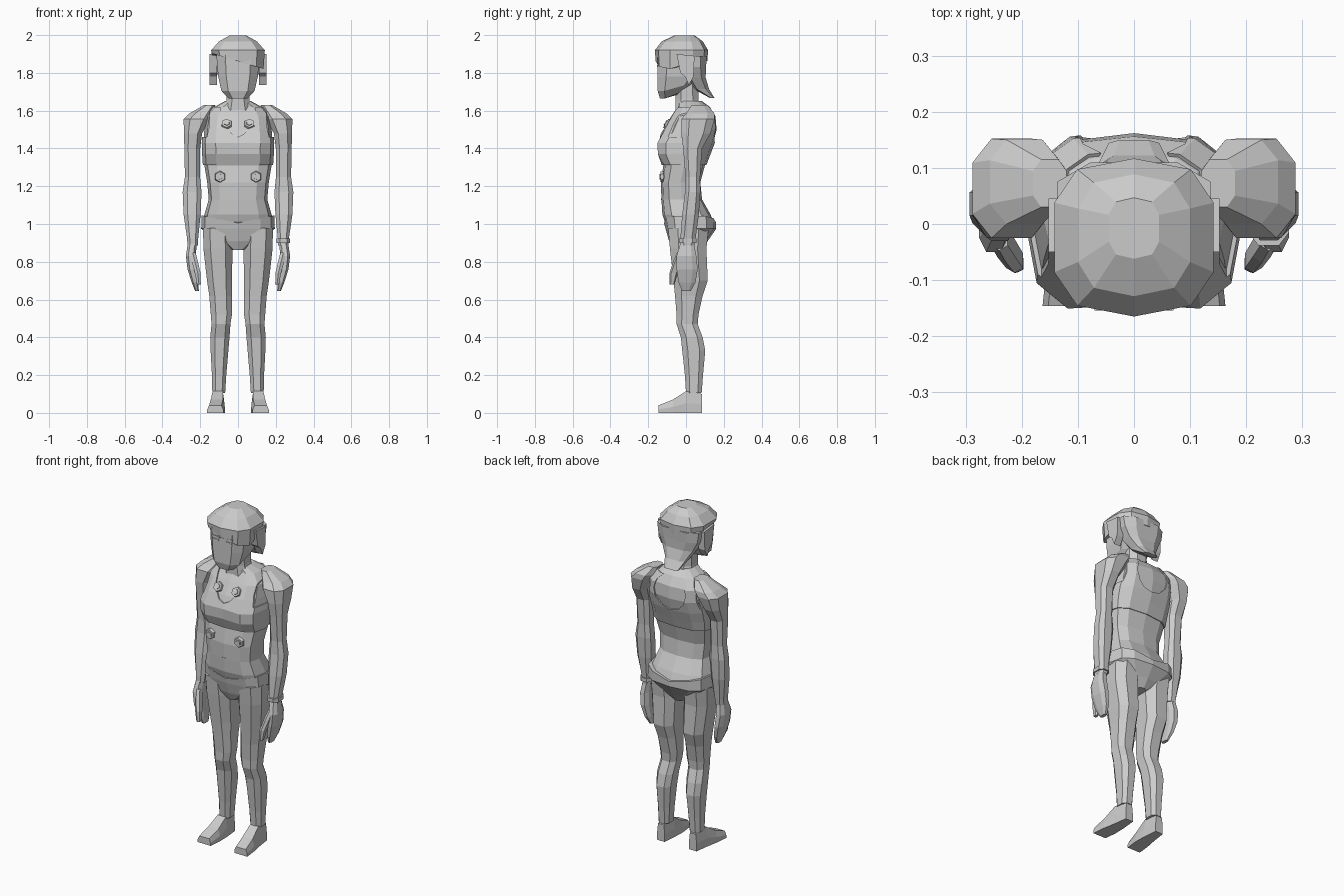
import bpy, bmesh, math
from mathutils import Matrix


def finish(name, bm, mirror=False):
    bmesh.ops.recalc_face_normals(bm, faces=bm.faces)
    me = bpy.data.meshes.new(name)
    bm.to_mesh(me)
    bm.free()
    ob = bpy.data.objects.new(name, me)
    bpy.context.collection.objects.link(ob)
    if mirror:
        ob.modifiers.new("mirror", 'MIRROR')
    return ob


def section(n, e, turn):
    """Boxy unit outline with n sides."""
    pts = []
    for i in range(n):
        a = math.tau * (i + turn) / n
        c, s = math.cos(a), math.sin(a)
        pts.append((math.copysign(abs(c) ** e, c) if abs(c) > 1e-6 else 0,
                    math.copysign(abs(s) ** e, s) if abs(s) > 1e-6 else 0))
    m = max(p[0] for p in pts)
    return [(x / m, y / m) for x, y in pts]


def loft(name, rings, n=8, e=0.75, turn=0.5, mirror=False, caps=True, grow=0, shape=None):
    """Rings are (z, centre x, half width, front y, back y)."""
    bm = bmesh.new()
    loops = []
    for k, (z, cx, hw, yf, yb) in enumerate(rings):
        loop = []
        for px, py in section(n, e, turn):
            p = [cx + px * (hw + grow), (yf + yb) / 2 + py * ((yb - yf) / 2 + grow), z]
            if shape:
                shape(k, p)
            loop.append(bm.verts.new(p))
        loops.append(loop)
    for a, b in zip(loops, loops[1:]):
        for i in range(n):
            j = (i + 1) % n
            bm.faces.new((a[i], a[j], b[j], b[i]))
    if caps:
        bm.faces.new(loops[0])
        bm.faces.new(loops[-1])
    return finish(name, bm, mirror)


def prism(name, pts, axis, lo, hi, mirror=False):
    """Extrude a 2D outline along y (points are x,z) or x (points are y,z)."""
    bm = bmesh.new()
    put = (lambda p, d: (p[0], d, p[1])) if axis == 'y' else (lambda p, d: (d, p[0], p[1]))
    a = [bm.verts.new(put(p, lo)) for p in pts]
    b = [bm.verts.new(put(p, hi)) for p in pts]
    bm.faces.new(a)
    bm.faces.new(b)
    for i in range(len(pts)):
        j = (i + 1) % len(pts)
        bm.faces.new((a[i], a[j], b[j], b[i]))
    return finish(name, bm, mirror)


# Torso, with a hollow between the breasts
def cleavage(k, p):
    if abs(p[0]) < 0.01 and p[1] < 0 and 1.34 < p[2] < 1.47:
        p[1] += 0.022


waist = [(0.95, 0, .16, -.08, .12), (1.0, 0, .188, -.108, .15), (1.05, 0, .178, -.125, .13),
         (1.13, 0, .155, -.13, .085), (1.22, 0, .163, -.133, .076), (1.31, 0, .178, -.12, .10)]
chest = [(1.312, 0, .178, -.12, .10), (1.37, 0, .182, -.155, .122), (1.43, 0, .184, -.158, .145),
         (1.50, 0, .178, -.118, .162), (1.57, 0, .168, -.078, .156), (1.62, 0, .125, -.045, .125)]
loft("torso", waist + chest[1:] + [(1.65, 0, .07, -.04, .085)], 12, .7, 0, shape=cleavage)

# Cropped top: thin shell with neckline, back and arm openings
top = loft("cropped_top", chest, 12, .7, 0, caps=False, grow=.008, shape=cleavage)
sol = top.modifiers.new("thickness", 'SOLIDIFY')
sol.thickness = .012
sol.offset = -1
neckline = [(-.105, 1.7), (-.08, 1.53), (-.03, 1.475), (0, 1.46), (.03, 1.475), (.08, 1.53), (.105, 1.7)]
circle = [(.105 * math.cos(math.tau * i / 12), 1.535 + .105 * math.sin(math.tau * i / 12)) for i in range(12)]
arm = [(.152, 1.7), (.152, 1.52), (.165, 1.46), (.3, 1.46), (.3, 1.7)]
for cut in (prism("neck_cutter", neckline, 'y', -.3, .04),
            prism("back_cutter", circle, 'y', .045, .3),
            prism("arm_cutter", arm, 'y', -.3, .3, mirror=True)):
    cut.hide_render = True
    cut.display_type = 'WIRE'
    mod = top.modifiers.new("opening", 'BOOLEAN')
    mod.operation = 'DIFFERENCE'
    mod.solver = 'EXACT'
    mod.object = cut


# Briefs, with a waistline that rises at the sides
def rise(k, p):
    if k == 3:
        p[2] += .04 * abs(p[0]) / .19


loft("briefs", [(.862, 0, .035, -.07, .085), (.91, 0, .115, -.09, .115),
                (.975, 0, .195, -.108, .16), (1.005, 0, .192, -.117, .16)], 12, .7, 0, shape=rise)

# Legs
loft("leg", [(.105, .102, .034, .0, .083), (.2, .1, .038, -.006, .09), (.33, .098, .047, -.02, .102),
             (.40, .096, .051, -.027, .088), (.47, .09, .05, -.05, .062), (.52, .088, .056, -.05, .066),
             (.62, .092, .06, -.058, .088), (.70, .098, .066, -.066, .115),
             (.87, .106, .077, -.085, .108), (.98, .11, .075, -.095, .12)], mirror=True)

# Feet: four-sided sections from heel to toe (y, inner x, outer x, height)
bm = bmesh.new()
loops = []
for y, a, b, h in [(.086, .08, .13, .1), (.0, .072, .142, .115), (-.07, .07, .155, .07), (-.146, .078, .163, .04)]:
    i = (b - a) * .12
    loops.append([bm.verts.new(p) for p in
                  ((a, y, 0), (b, y, 0), (b, y, h * .45), (b - i, y, h), (a + i, y, h), (a, y, h * .45))])
for a, b in zip(loops, loops[1:]):
    for i in range(6):
        j = (i + 1) % 6
        bm.faces.new((a[i], a[j], b[j], b[i]))
bm.faces.new(loops[0])
bm.faces.new(loops[-1])
finish("foot", bm, True)

# Arms
loft("arm", [(.885, .24, .028, -.03, .045), (.92, .24, .029, -.03, .05), (1.05, .243, .045, -.02, .068),
             (1.17, .243, .05, -.005, .076), (1.25, .241, .04, -.003, .075), (1.40, .242, .042, -.015, .085),
             (1.48, .238, .048, -.025, .13), (1.555, .218, .07, -.025, .152),
             (1.585, .195, .062, .0, .15), (1.63, .15, .03, .03, .115)], mirror=True)

# Hands with a separate thumb
loft("hand", [(.645, .217, .01, -.02, .025), (.69, .228, .017, -.04, .05), (.76, .243, .024, -.05, .062),
              (.83, .25, .026, -.05, .055), (.895, .242, .024, -.03, .042)], 8, mirror=True)
loft("thumb", [(.68, .207, .01, -.085, -.062), (.74, .213, .015, -.085, -.045),
               (.80, .228, .016, -.066, -.02), (.85, .24, .015, -.045, -.005)], 6, mirror=True)

# Bracelet on one wrist
loft("bracelet", [(.9, .24, .036, -.038, .056), (.922, .24, .036, -.038, .056)])

# Neck and head
loft("neck", [(1.60, 0, .075, -.055, .085), (1.66, 0, .06, -.055, .065), (1.76, 0, .06, -.06, .065)])


def jaw(k, p):
    if k < 2 and p[1] > -.08:
        p[2] += .03


loft("head", [(1.665, 0, .05, -.138, -.01), (1.705, 0, .088, -.15, .03), (1.78, 0, .105, -.15, .07),
              (1.90, 0, .115, -.15, .09)], 8, .6, shape=jaw)


# Hair: crown with a slanted fringe, back with a flicked nape, and side lobes
def fringe(k, p):
    if k == 0 and p[1] < 0.03:
        p[2] -= .3 * p[0]


loft("hair_crown", [(1.862, 0, .135, -.156, .108), (1.92, 0, .142, -.16, .112), (1.967, 0, .1, -.125, .085),
                    (1.998, 0, .045, -.06, .045)], 10, .7, 0.5, shape=fringe)
loft("hair_back", [(1.668, 0, .045, .125, .15), (1.715, 0, .065, .04, .122), (1.775, 0, .1, .0, .104),
                   (1.83, 0, .128, -.025, .106), (1.89, 0, .137, -.05, .11)], 8, .65)
prism("hair_side", [(-.05, 1.9), (.045, 1.89), (.04, 1.78), (.015, 1.735), (-.005, 1.78), (-.03, 1.80)],
      'x', .11, .152, mirror=True)

# Eyes and brows
prism("eye", [(.02, 1.832), (.06, 1.832), (.065, 1.841), (.025, 1.841)], 'y', -.153, -.14, mirror=True)
prism("brow", [(.015, 1.848), (.07, 1.856), (.07, 1.863), (.015, 1.857)], 'y', -.154, -.14, mirror=True)


# Hexagonal studs on chest and belly
def stud(name, x, y, z, tilt):
    bm = bmesh.new()
    for r, d in ((.032, .016), (.018, .026)):
        m = Matrix.Translation((x, y, z)) @ Matrix.Rotation(math.radians(90 - tilt), 4, 'X')
        bmesh.ops.create_cone(bm, cap_ends=True, segments=6, radius1=r, radius2=r * .85, depth=d, matrix=m)
    finish(name, bm, True)


stud("chest_stud", .06, -.1, 1.53, 32)
stud("belly_stud", .095, -.126, 1.25, 0)

# Navel
prism("navel", [(-.012, 1.135), (.012, 1.135), (0, 1.128)], 'y', -.132, -.12)
